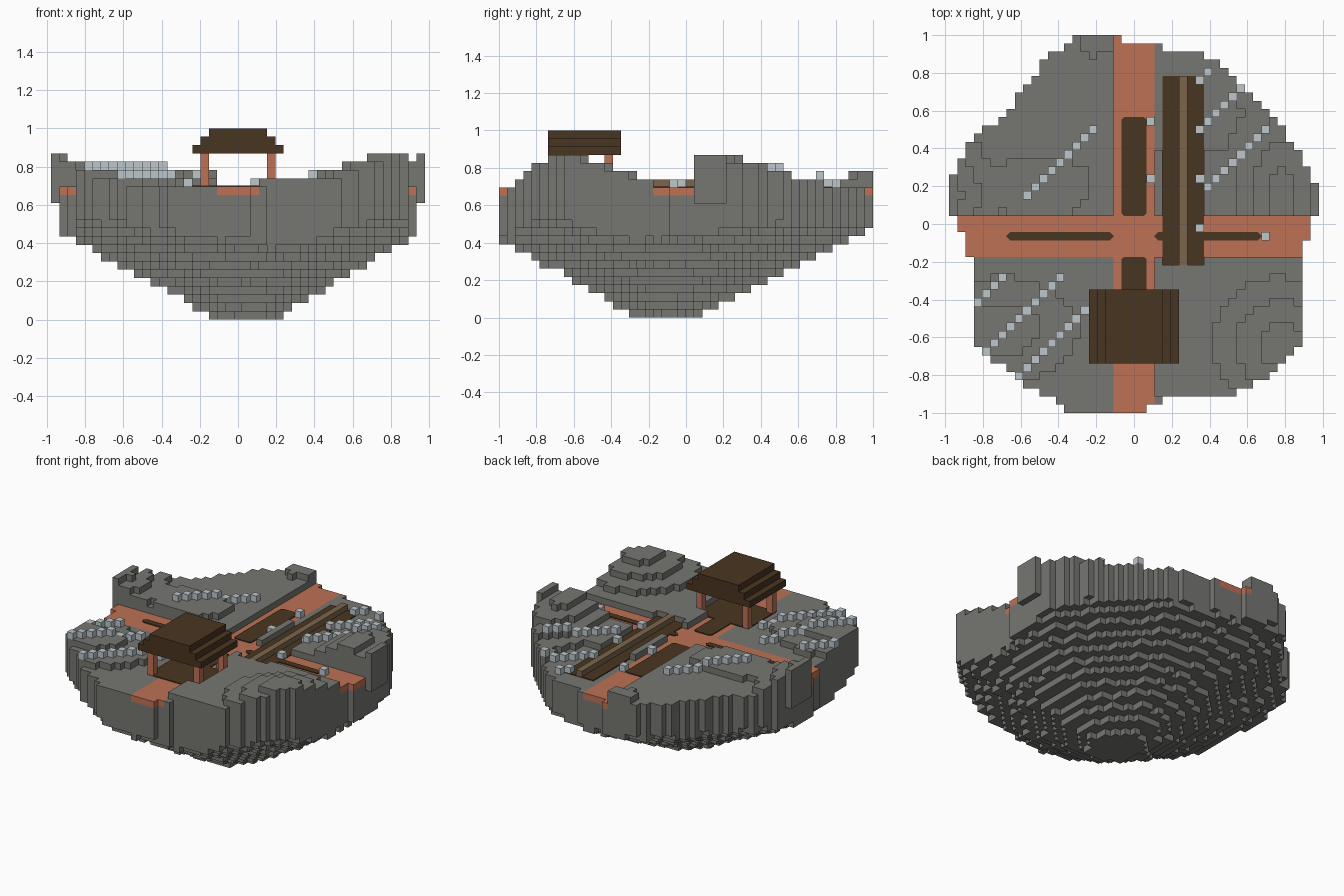
import bpy
import bmesh
import math
import random

random.seed(4)
U = 2 / 46                      # edge length of one block
ROAD_LEVEL = 16                 # road surface height, in blocks

default = bpy.data.objects.get("Cube")
if default:
    bpy.data.objects.remove(default)


def make_material(name, hex_code):
    def linear(part):
        value = int(part, 16) / 255
        return value / 12.92 if value < 0.04 else ((value + 0.055) / 1.055) ** 2.4
    colour = [linear(hex_code[k:k + 2]) for k in (0, 2, 4)] + [1]
    material = bpy.data.materials.new(name)
    material.use_nodes = True
    material.diffuse_color = colour
    material.node_tree.nodes["Principled BSDF"].inputs["Base Color"].default_value = colour
    return material


stone = make_material("grey stone", "767772")
clay = make_material("terracotta", "be7155")
dark_wood = make_material("dark wood", "493521")
pale_wood = make_material("pale wood", "7b654c")
pale_stone = make_material("pale stone", "bdc7cc")


def finish(name, bm, *materials):
    bmesh.ops.recalc_face_normals(bm, faces=bm.faces)
    mesh = bpy.data.meshes.new(name)
    bm.to_mesh(mesh)
    bm.free()
    for material in materials:
        mesh.materials.append(material)
    obj = bpy.data.objects.new(name, mesh)
    bpy.context.collection.objects.link(obj)
    return obj


def add_box(bm, x, y, z):
    """Add a box from three (low, high) ranges."""
    box = bmesh.ops.create_cube(bm, size=1)["verts"]
    for v in box:
        for axis, (low, high) in enumerate((x, y, z)):
            v.co[axis] = high if v.co[axis] > 0 else low


def blocks(*limits):
    return tuple(limit * U for limit in limits)


# Rim of the island, clockwise from the north
RIM = [(-.07, 1), (-.07, .957), (.15, .957), (.15, .91), (.33, .91), (.44, .85), (.58, .75),
       (.68, .63), (.8, .48), (.89, .36), (.93, .25), (.98, .22), (.98, .04), (.93, .04),
       (.93, -.08), (.89, -.08), (.89, -.6), (.83, -.7), (.75, -.78), (.54, -.89),
       (.4, -.92), (.2, -.92), (.07, -.96), (.07, -1), (-.37, -1), (-.39, -.95),
       (-.54, -.88), (-.64, -.79), (-.8, -.68), (-.85, -.6), (-.85, -.17), (-.89, -.17),
       (-.89, -.04), (-.93, -.04), (-.93, .04), (-.98, .04), (-.98, .21), (-.92, .36),
       (-.82, .47), (-.66, .61), (-.52, .79), (-.46, .91), (-.37, .92), (-.28, 1)]

# Hills: centre x, centre y, terrace width in x, in y, top level
HILLS = [(.78, -.64, .12, .12, 20), (-1, .15, .09, .12, 20), (.785, .17, .08, .13, 20),
         (-.7, -.56, .2, .14, 18), (-.5, .2, .28, .17, 18), (-.2, .97, .1, .08, 18),
         (.6, .66, .07, .07, 17)]


def inside_rim(x, y):
    hit = False
    for (ax, ay), (bx, by) in zip(RIM, RIM[1:] + RIM[:1]):
        if (ay > y) != (by > y) and x < ax + (y - ay) * (bx - ax) / (by - ay):
            hit = not hit
    return hit


def on_road(x, y):
    return abs(x) < 2.5 * U or -4 * U < y < U


def under_beam(x, y):
    return 3.5 * U < x < 8.5 * U and -5 * U < y < 18 * U


def under_pavilion(x, y):
    return abs(x) < 4.5 * U and -16 * U < y < -9 * U


def top_level(x, y):
    if on_road(x, y) or under_beam(x, y) or under_pavilion(x, y):
        return ROAD_LEVEL
    if abs(x) > .935:
        return ROAD_LEVEL + 4
    low_ground = y < -.91 or (x < 0 and y < 0) or (x > 0 and y > .4)
    level = ROAD_LEVEL if low_ground else ROAD_LEVEL + 1
    for cx, cy, sx, sy, peak in HILLS:
        if cx * x > 0 and cy * y > 0:
            level = max(level, math.floor(peak + 1 - math.hypot((x - cx) / sx, (y - cy) / sy)))
    return level


def bottom_level(x, y):
    if abs(x) > .935:
        return 14
    dx, dy = x - .04, y + .13
    dx *= .94 if dx < 0 else 1
    dy *= .86 if dy > 0 else 1
    radius = max(math.hypot(dx, dy), .76 * (abs(dx) + abs(dy)))
    return max(0, round(.585 * (radius - .135) / U + random.uniform(-.25, .25)))


# Floating island of stacked blocks, the road being its top layer
columns = {}
for i in range(45):
    for j in range(46):
        x, y = (i - 22) * U, (j - 22.5) * U
        if inside_rim(x, y):
            columns[i, j] = (bottom_level(x, y), top_level(x, y))

bm = bmesh.new()
corners = {}


def corner(i, j, k):
    if (i, j, k) not in corners:
        corners[i, j, k] = bm.verts.new(((i - 22.5) * U, (j - 23) * U, k * U))
    return corners[i, j, k]


def add_face(points, is_road):
    face = bm.faces.new([corner(*p) for p in points])
    face.material_index = 1 if is_road else 0


for (i, j), (low, high) in columns.items():
    road = on_road((i - 22) * U, (j - 22.5) * U)
    square = [(i, j), (i + 1, j), (i + 1, j + 1), (i, j + 1)]
    add_face([(a, b, high) for a, b in square], road)
    add_face([(a, b, low) for a, b in reversed(square)], False)
    steps = [(0, -1), (1, 0), (0, 1), (-1, 0)]
    for side, (di, dj) in enumerate(steps):
        near_low, near_high = columns.get((i + di, j + dj), (0, 0))
        (a, b), (c, d) = square[side], square[(side + 1) % 4]
        for k in range(low, high):
            if not near_low <= k < near_high:
                add_face([(a, b, k), (c, d, k), (c, d, k + 1), (a, b, k + 1)],
                         road and k == ROAD_LEVEL - 1)
finish("island", bm, stone, clay)


# Dark inlays with clipped corners lying on the road
def inlay(name, x, y, clip):
    bm = bmesh.new()
    (x0, x1), (y0, y1) = x, y
    outline = [(x0 + clip, y0), (x1 - clip, y0), (x1, y0 + clip), (x1, y1 - clip),
               (x1 - clip, y1), (x0 + clip, y1), (x0, y1 - clip), (x0, y0 + clip)]
    z = ROAD_LEVEL * U
    face = bm.faces.new([bm.verts.new((px, py, z)) for px, py in outline])
    raised = bmesh.ops.extrude_face_region(bm, geom=[face])["geom"]
    for v in raised:
        if isinstance(v, bmesh.types.BMVert):
            v.co.z += .006
    finish(name, bm, dark_wood)


inlay("north_inlay", blocks(-1.5, 1.5), blocks(1, 13), .012)
inlay("south_inlay", blocks(-1.5, 1.5), blocks(-9, -4), .012)
inlay("west_inlay", blocks(-15.5, -2.5), blocks(-2, -1), .018)
inlay("east_inlay", blocks(2.5, 15.5), blocks(-2, -1), .018)
inlay("pavilion_floor", blocks(-4.5, 4.5), blocks(-16, -9), .001)
inlay("beam_base", blocks(3.5, 8.5), blocks(-5, 18), .001)

# Raised ridge along the long wooden base
bm = bmesh.new()
add_box(bm, blocks(5.5, 6.5), blocks(-5, 18), blocks(ROAD_LEVEL, ROAD_LEVEL + 1))
finish("beam_ridge", bm, pale_wood)

# Pavilion: four posts and a stepped roof
bm = bmesh.new()
for side in (-4, 4):
    for y in (-16, -10):
        add_box(bm, blocks(side - .5, side + .5), blocks(y, y + 1), blocks(ROAD_LEVEL, 20))
finish("pavilion_posts", bm, clay)

bm = bmesh.new()
for step in range(3):
    half = 5.5 - step
    add_box(bm, blocks(-half, half), blocks(-17, -8), blocks(20 + step, 21 + step))
finish("pavilion_roof", bm, dark_wood)

# Small pale markers: start x, start y, number of blocks along the diagonal
ROWS = [(-.57, .15, 9), (.34, .5, 6), (.39, .2, 8), (.34, .76, 2), (-.83, -.41, 4),
        (-.78, -.67, 10), (-.57, -.76, 8), (-.61, -.8, 1), (.34, -.02, 1), (.34, .24, 1),
        (.085, .54, 1), (.085, .24, 1), (.69, -.06, 1)]
bm = bmesh.new()
for x, y, count in ROWS:
    i, j = round(x / U), round(y / U + 22.5) - 23
    for n in range(count):
        cell = columns.get((i + n + 22, j + n + 23))
        if cell:
            add_box(bm, blocks(i + n - .5, i + n + .5), blocks(j + n, j + n + 1),
                    blocks(cell[1], cell[1] + 1))
finish("stone_markers", bm, pale_stone)
